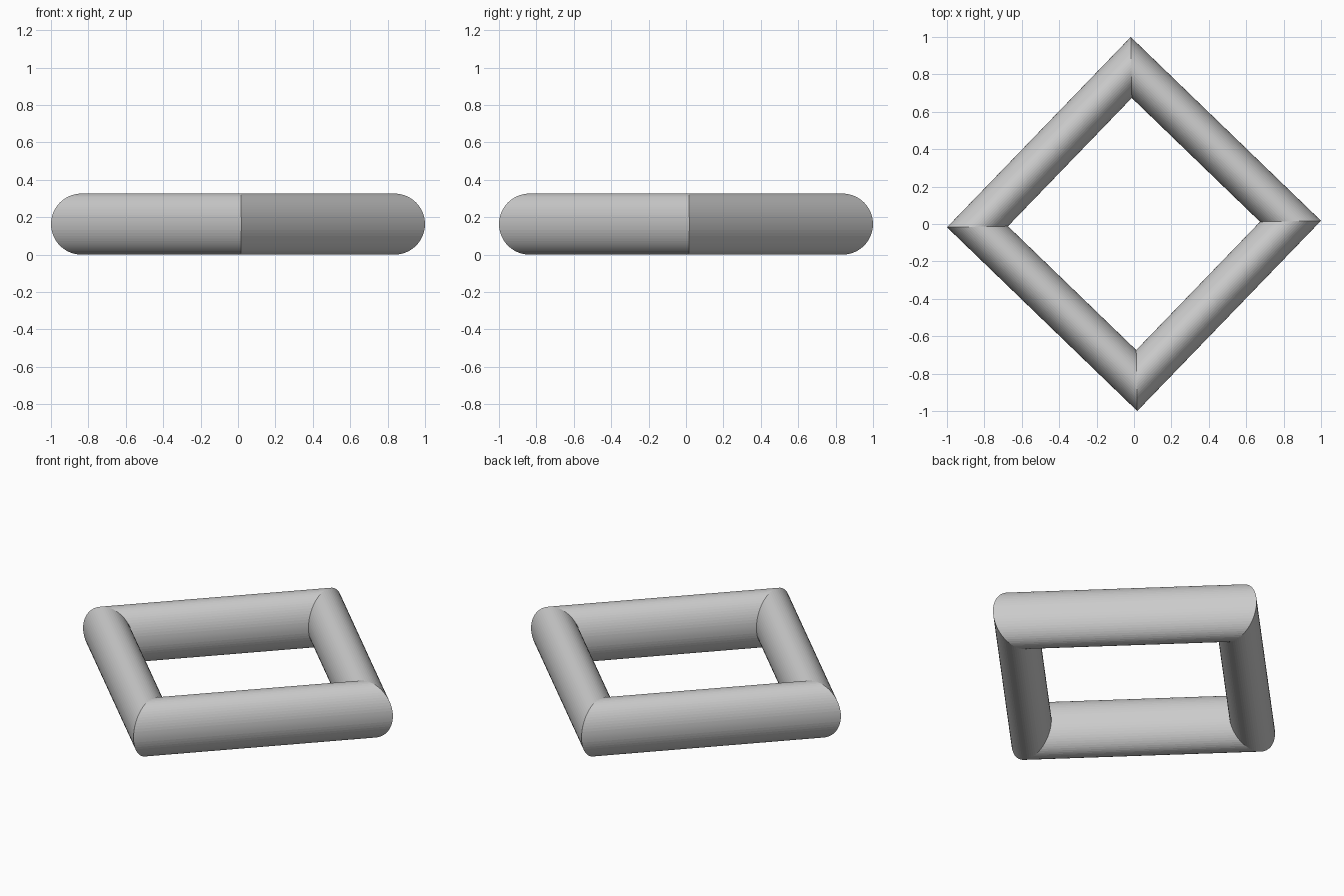
import bpy
from math import radians

if "Cube" in bpy.data.objects:
    bpy.data.objects.remove(bpy.data.objects["Cube"])

TUBE = 0.163      # round section radius at the mitred corners
OUTER = 1.0       # corner distance from the centre

# Four-sided ring of round bar with mitred corners, turned by one degree
bpy.ops.mesh.primitive_torus_add(
    major_segments=4, minor_segments=64,
    major_radius=OUTER - TUBE, minor_radius=TUBE,
    location=(0, 0, TUBE), rotation=(0, 0, radians(1)))
ring = bpy.context.object
ring.name = "square_ring"
bpy.ops.object.transform_apply(location=True, rotation=True, scale=True)

# Round along the bars, crisp at the corner mitres
bpy.ops.object.shade_smooth_by_angle(angle=radians(4))
